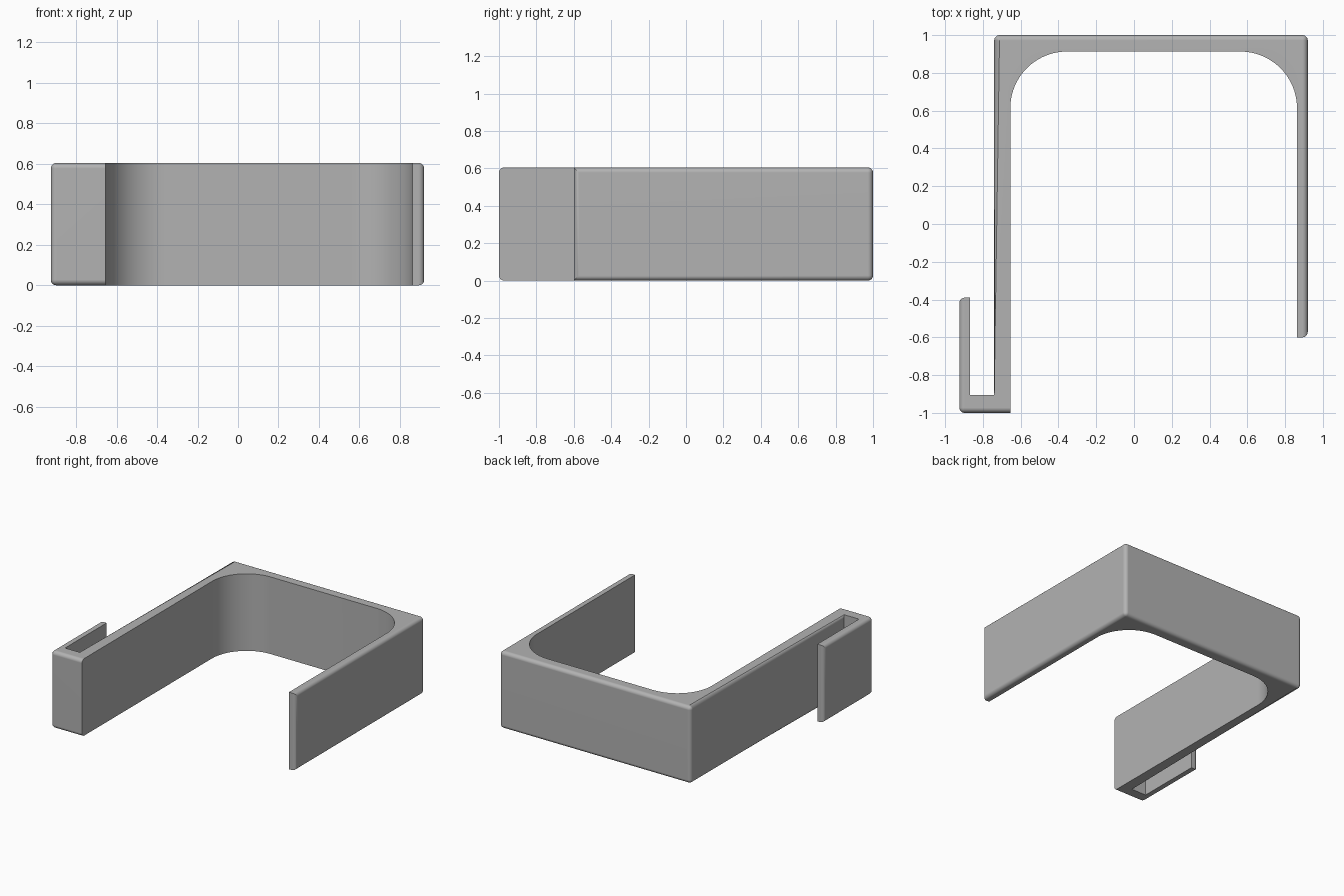
import bpy, bmesh, math
from mathutils import Vector

HEIGHT, FILLET, ROUND = 0.605, 0.30, 0.028

if "Cube" in bpy.data.objects:
    bpy.data.objects.remove(bpy.data.objects["Cube"], do_unlink=True)

# Plain grey material
grey = bpy.data.materials.new("plain grey")
grey.use_nodes = True
colour = (0.45, 0.45, 0.45, 1)
grey.diffuse_color = colour
grey.node_tree.nodes["Principled BSDF"].inputs["Base Color"].default_value = colour


def arc(cx, cy, start, steps=20):
    """Quarter circle of the inner fillet, running counter-clockwise."""
    angles = [start + math.pi / 2 * i / steps for i in range(steps + 1)]
    return [(cx + FILLET * math.cos(a), cy + FILLET * math.sin(a)) for a in angles]


# Outer outline, from the thin arm's tip round the back and into the hook
outer = [(0.92, -0.6), (0.92, 1), (-0.74, 1), (-0.74, -0.905)]
hook = [(-0.868, -0.905), (-0.868, -0.39), (-0.925, -0.39), (-0.925, -1), (-0.655, -1)]
# Inner outline with two large fillets, traced back to the thin arm
left_fillet = arc(-0.655 + FILLET, 0.913 - FILLET, math.pi / 2)[::-1]
right_fillet = arc(0.863 - FILLET, 0.913 - FILLET, 0)[::-1]
inner = left_fillet + right_fillet + [(0.863, -0.6)]
outline = outer + hook + inner
count = len(outline)

# Extrude the outline to the full height
bm = bmesh.new()
low = [bm.verts.new((x, y, 0)) for x, y in outline]
high = [bm.verts.new((x, y, HEIGHT)) for x, y in outline]
bm.faces.new(low)
bm.faces.new(high[::-1])
for i in range(count):
    j = (i + 1) % count
    bm.faces.new((low[i], high[i], high[j], low[j]))
bmesh.ops.recalc_face_normals(bm, faces=bm.faces)

# Round the outer rims and the outer upright corners
rims = (0, 1, 2, 6, 7)
corners = (0, 1, 2, 6, 7)
edges = [bm.edges.get((ring[i], ring[i + 1])) for i in rims for ring in (low, high)]
edges += [bm.edges.get((low[i], high[i])) for i in corners]
bmesh.ops.bevel(bm, geom=edges, offset=ROUND, segments=5, profile=0.5,
                affect='EDGES', clamp_overlap=True)
bmesh.ops.recalc_face_normals(bm, faces=bm.faces)

mesh = bpy.data.meshes.new("hooked_bracket")
bm.to_mesh(mesh)
bm.free()
mesh.materials.append(grey)
bracket = bpy.data.objects.new("hooked_bracket", mesh)
bpy.context.collection.objects.link(bracket)

# Smooth the fillets and rims while keeping the crisp edges
bpy.ops.object.select_all(action='DESELECT')
bracket.select_set(True)
bpy.context.view_layer.objects.active = bracket
bpy.ops.object.shade_smooth_by_angle(angle=math.radians(30))
weighted = bracket.modifiers.new("Even shading", 'WEIGHTED_NORMAL')
weighted.keep_sharp = True
